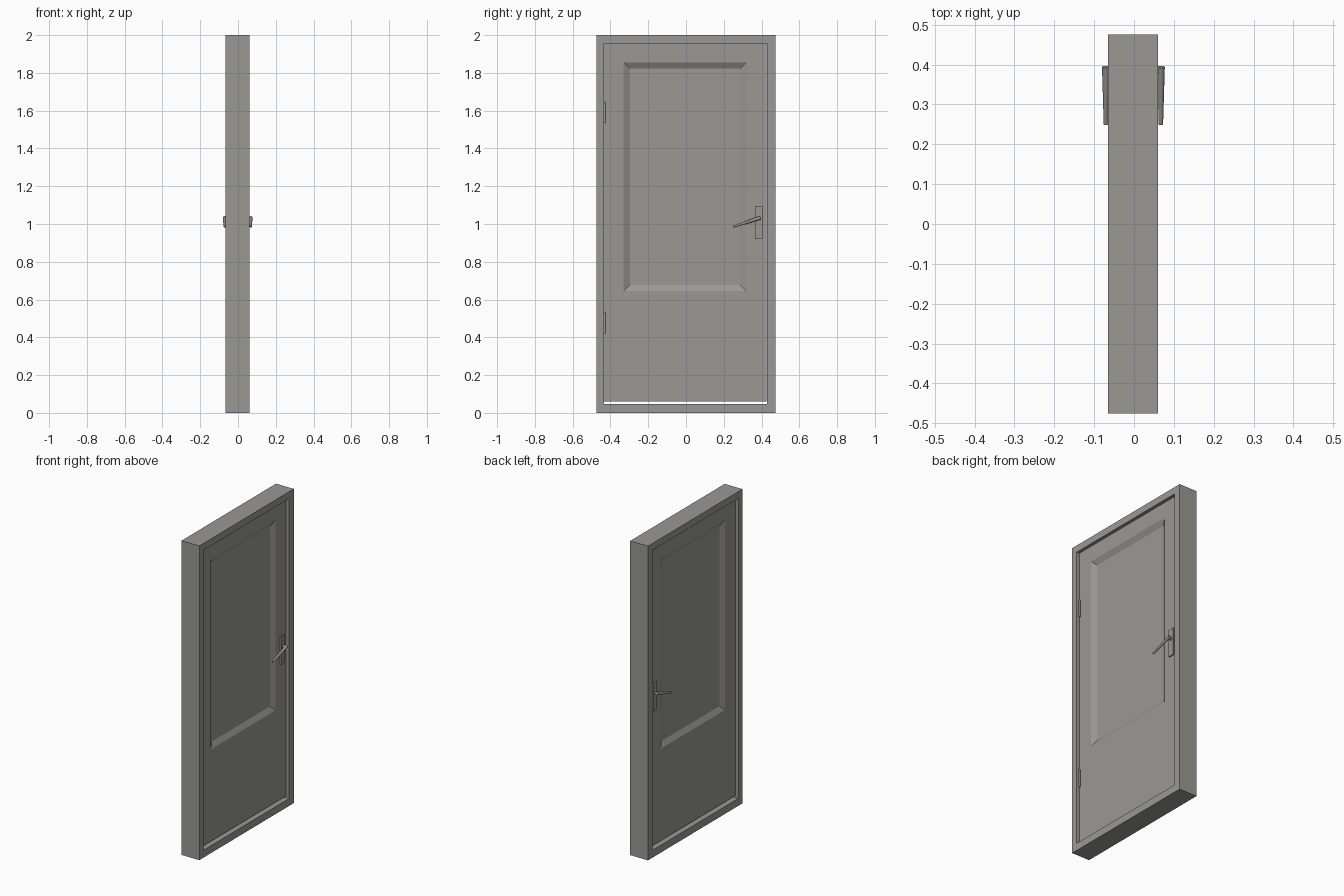
import bpy, bmesh, math
from mathutils import Vector, Matrix

if "Cube" in bpy.data.objects:
    bpy.data.objects.remove(bpy.data.objects["Cube"])

grey = bpy.data.materials.new("warm_grey")
grey.diffuse_color = (0.32, 0.315, 0.30, 1)
grey.use_nodes = True
grey.node_tree.nodes["Principled BSDF"].inputs["Base Color"].default_value = grey.diffuse_color

MID = -0.002                      # middle of the door thickness in x
SLAB_HALF = 0.043                 # half thickness of the door leaf


def finish(bm, name):
    bmesh.ops.recalc_face_normals(bm, faces=bm.faces)
    me = bpy.data.meshes.new(name)
    bm.to_mesh(me)
    bm.free()
    me.materials.append(grey)
    ob = bpy.data.objects.new(name, me)
    bpy.context.collection.objects.link(ob)
    return ob


def rect(bm, x, y0, y1, z0, z1):
    return [bm.verts.new((x, y, z)) for y, z in ((y0, z0), (y1, z0), (y1, z1), (y0, z1))]


def bridge(bm, a, b):
    for i in range(4):
        j = (i + 1) % 4
        bm.faces.new((a[i], a[j], b[j], b[i]))


def box(name, x0, x1, y0, y1, z0, z1):
    bm = bmesh.new()
    a, b = rect(bm, x0, y0, y1, z0, z1), rect(bm, x1, y0, y1, z0, z1)
    bm.faces.new(a)
    bm.faces.new(b)
    bridge(bm, a, b)
    return finish(bm, name)


def rod(name, p, q, r0, r1, sides=12):
    p, q = Vector(p), Vector(q)
    bm = bmesh.new()
    rot = (q - p).to_track_quat('Z', 'Y').to_matrix().to_4x4()
    bmesh.ops.create_cone(bm, cap_ends=True, segments=sides, radius1=r0, radius2=r1,
                          depth=(q - p).length,
                          matrix=Matrix.Translation((p + q) / 2) @ rot)
    ob = finish(bm, name)
    bpy.context.view_layer.objects.active = ob
    ob.select_set(True)
    bpy.ops.object.shade_smooth_by_angle(angle=math.radians(40))
    ob.select_set(False)
    return ob


# door frame: one closed ring of four rectangular loops
bm = bmesh.new()
outer, inner = (-0.475, 0.475, 0, 2), (-0.435, 0.428, 0.047, 1.956)
loops = [rect(bm, -0.065, *outer), rect(bm, 0.06, *outer),
         rect(bm, 0.06, *inner), rect(bm, -0.065, *inner)]
for i in range(4):
    bridge(bm, loops[i], loops[(i + 1) % 4])
finish(bm, "door_frame")

# door leaf with a sunken, bevelled panel on both faces
bm = bmesh.new()
edges = []
for s in (-1, 1):
    x = MID + s * SLAB_HALF
    leaf = rect(bm, x, -0.433, 0.426, 0.06, 1.955)
    rim = rect(bm, x, -0.33, 0.32, 0.645, 1.855)
    sunk = rect(bm, x - s * 0.018, -0.297, 0.287, 0.677, 1.823)
    bridge(bm, leaf, rim)
    bridge(bm, rim, sunk)
    bm.faces.new(sunk)
    edges.append(leaf)
bridge(bm, *edges)
finish(bm, "door_leaf")

# handles on both faces: back plate, stem and tapered lever
for s, side in ((-1, "left"), (1, "right")):
    face = MID + s * SLAB_HALF
    box("handle_plate_" + side, *sorted((face - s * 0.002, face + s * 0.008)),
        0.365, 0.404, 0.92, 1.095)
    lx = -0.0015 + s * 0.069
    rod("handle_stem_" + side, (face, 0.385, 1.029), (lx, 0.385, 1.029), 0.009, 0.009)
    rod("handle_lever_" + side, (lx, 0.394, 1.033), (lx, 0.25, 0.985), 0.0098, 0.0055)

# hinge barrels on the right face
for z0, z1, name in ((0.42, 0.535, "lower_hinge"), (1.535, 1.645, "upper_hinge")):
    rod(name, (0.044, -0.431, z0), (0.044, -0.431, z1), 0.006, 0.006)
